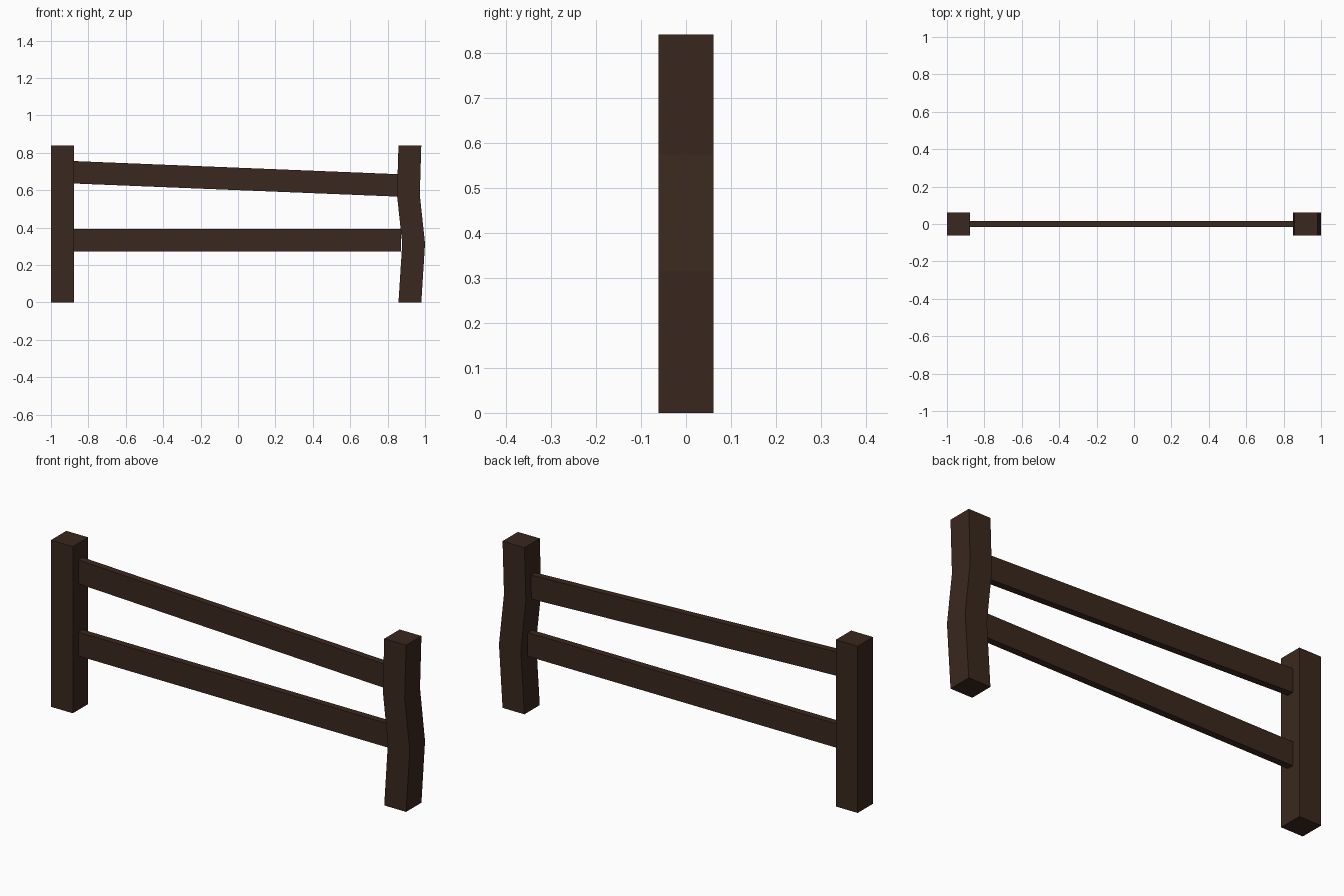
import bpy, bmesh

if "Cube" in bpy.data.objects:
    bpy.data.objects.remove(bpy.data.objects["Cube"])

wood = bpy.data.materials.new("dark_wood")
wood.diffuse_color = (0.042, 0.021, 0.013, 1)
wood.use_nodes = True
wood.node_tree.nodes["Principled BSDF"].inputs["Base Color"].default_value = wood.diffuse_color


def loft(name, sections):
    """Skin a run of four-cornered sections and cap both ends."""
    bm = bmesh.new()
    rings = [[bm.verts.new(p) for p in s] for s in sections]
    for a, b in zip(rings, rings[1:]):
        for i in range(4):
            j = (i + 1) % 4
            bm.faces.new((a[i], a[j], b[j], b[i]))
    bm.faces.new(rings[0][::-1])
    bm.faces.new(rings[-1])
    bmesh.ops.recalc_face_normals(bm, faces=bm.faces)
    mesh = bpy.data.meshes.new(name)
    bm.to_mesh(mesh)
    bm.free()
    mesh.materials.append(wood)
    obj = bpy.data.objects.new(name, mesh)
    bpy.context.collection.objects.link(obj)


def post(name, path, r=0.061):
    # path: (x centre, z) stations from the ground up
    loft(name, [[(x - r, -r, z), (x + r, -r, z), (x + r, r, z), (x - r, r, z)]
                for x, z in path])


def rail(name, ends, h=0.06, t=0.017):
    # ends: (x, z centre) at the left and right post
    loft(name, [[(x, -t, z - h), (x, t, z - h), (x, t, z + h), (x, -t, z + h)]
                for x, z in ends])


# Straight left post and crooked right post
post("left_post", [(-0.939, 0), (-0.939, 0.84)])
post("right_post", [(0.919, 0), (0.939, 0.315), (0.911, 0.575), (0.919, 0.84)])

# Sagging upper rail and level lower rail
rail("upper_rail", [(-0.878, 0.696), (0.853, 0.626)])
rail("lower_rail", [(-0.878, 0.332), (0.872, 0.332)])
